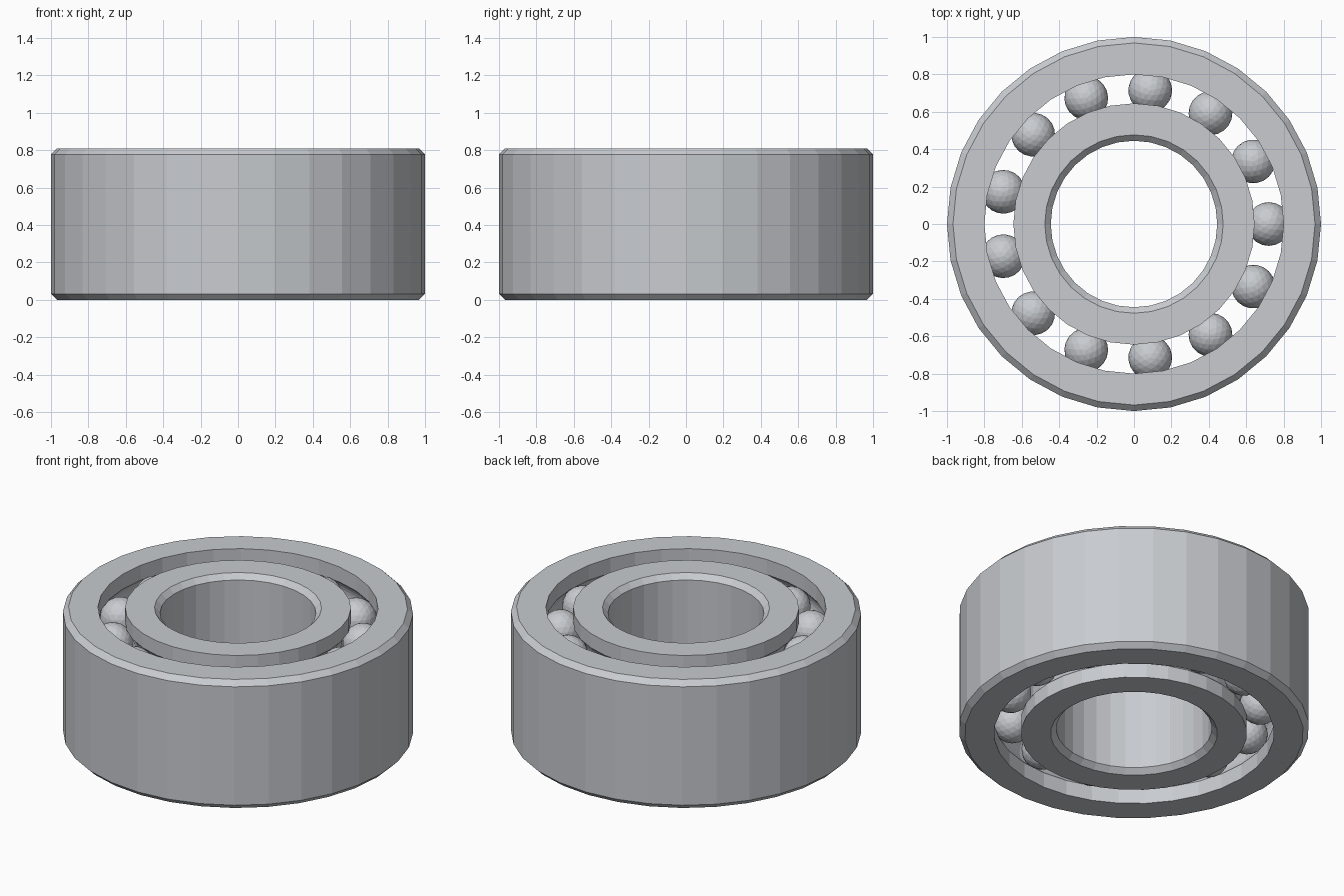
import bpy, bmesh, math

cube = bpy.data.objects.get("Cube")
if cube:
    bpy.data.objects.remove(cube)

HEIGHT, SIDES, BALLS = 0.81, 32, 13
PITCH, BALL_R, CHAMFER = 0.72, 0.117, 0.032
ROWS = (0.18, 0.63)

steel = bpy.data.materials.new("brushed_steel")
steel.use_nodes = True
colour = (0.58, 0.60, 0.63, 1)
steel.diffuse_color = colour
steel.node_tree.nodes["Principled BSDF"].inputs["Base Color"].default_value = colour


def add_object(name, bm):
    mesh = bpy.data.meshes.new(name)
    bm.to_mesh(mesh)
    bm.free()
    mesh.materials.append(steel)
    obj = bpy.data.objects.new(name, mesh)
    bpy.context.collection.objects.link(obj)
    return obj


def race_profile(plain, grooved):
    """Closed ring section: chamfered plain wall, then a wall with two ball grooves."""
    inward = 1 if grooved > plain else -1
    pts = [(plain + inward * CHAMFER, HEIGHT), (plain, HEIGHT - CHAMFER),
           (plain, CHAMFER), (plain + inward * CHAMFER, 0), (grooved, 0)]
    side = 1 if grooved > PITCH else -1
    half = math.acos(abs(grooved - PITCH) / BALL_R)
    steps = 8
    for z in ROWS:
        for i in range(steps + 1):
            a = half * (2 * i / steps - 1)
            pts.append((PITCH + side * BALL_R * math.cos(a), z + BALL_R * math.sin(a)))
    pts.append((grooved, HEIGHT))
    return pts


def lathe(name, profile):
    bm = bmesh.new()
    rings = []
    for s in range(SIDES):
        a = 2 * math.pi * s / SIDES
        rings.append([bm.verts.new((r * math.cos(a), r * math.sin(a), z)) for r, z in profile])
    n = len(profile)
    for s in range(SIDES):
        here, there = rings[s], rings[(s + 1) % SIDES]
        for i in range(n):
            j = (i + 1) % n
            bm.faces.new((here[i], there[i], there[j], here[j]))
    bmesh.ops.recalc_face_normals(bm, faces=bm.faces)
    return add_object(name, bm)


# Outer and inner races
lathe("outer_race", race_profile(1.0, 0.80))
lathe("inner_race", race_profile(0.445, 0.645))

# Two rows of faceted balls sharing one mesh
ball_bm = bmesh.new()
bmesh.ops.create_icosphere(ball_bm, subdivisions=3, radius=BALL_R)
first = add_object("ball", ball_bm)
for row, z in zip(("lower", "upper"), ROWS):
    for k in range(BALLS):
        a = 2 * math.pi * k / BALLS
        ball = bpy.data.objects.new(f"{row}_ball_{k + 1}", first.data)
        ball.location = (PITCH * math.cos(a), PITCH * math.sin(a), z)
        ball.rotation_euler.z = a
        bpy.context.collection.objects.link(ball)
bpy.data.objects.remove(first)
